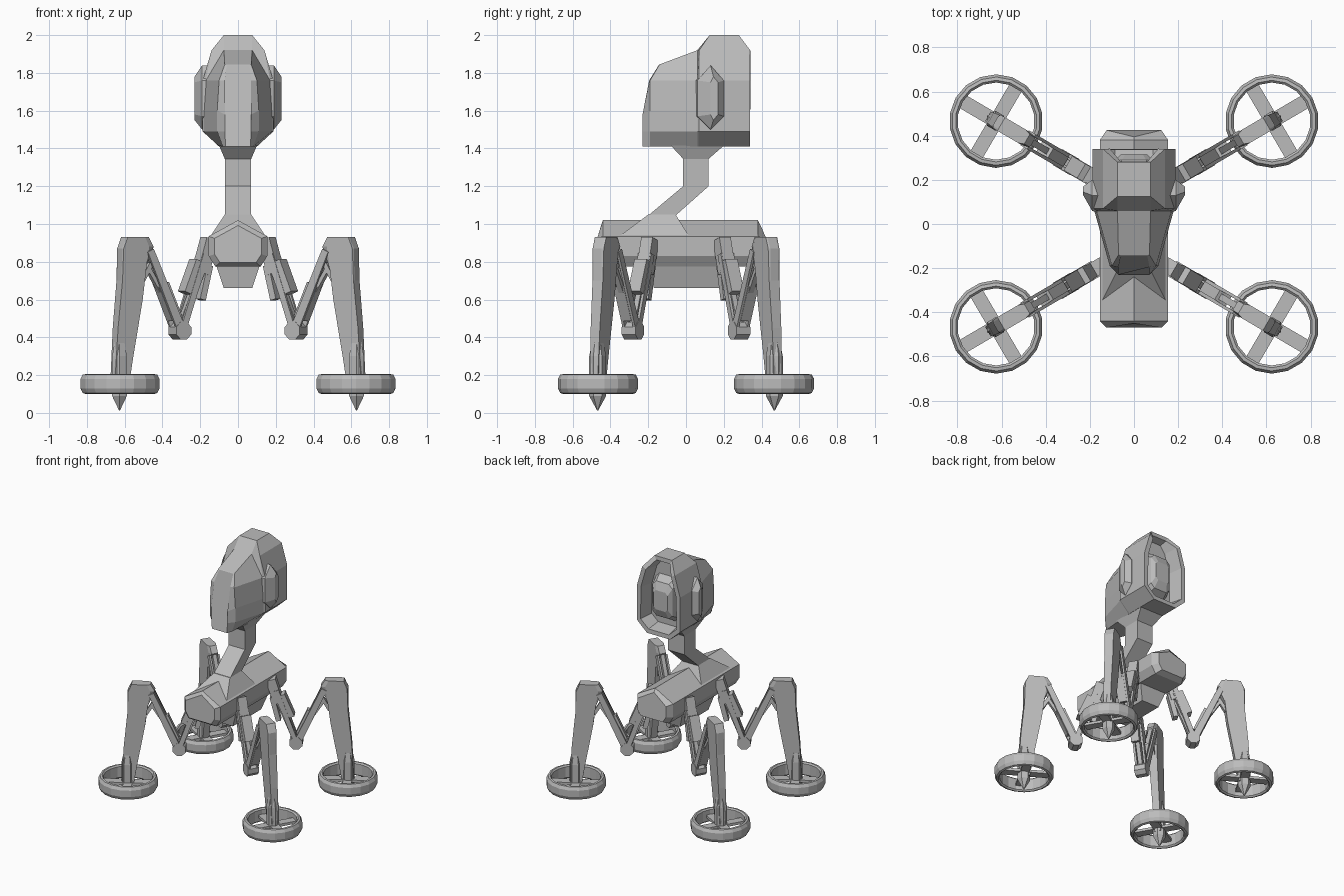
import bpy, bmesh, math
from mathutils import Vector

cube = bpy.data.objects.get("Cube")
if cube:
    bpy.data.objects.remove(cube)

grey = bpy.data.materials.new("plain_grey")
grey.use_nodes = True
grey.diffuse_color = (0.5, 0.5, 0.5, 1)
grey.node_tree.nodes["Principled BSDF"].inputs["Base Color"].default_value = (0.5, 0.5, 0.5, 1)


def finish(name, bm):
    bmesh.ops.recalc_face_normals(bm, faces=bm.faces)
    me = bpy.data.meshes.new(name)
    bm.to_mesh(me)
    bm.free()
    me.materials.append(grey)
    ob = bpy.data.objects.new(name, me)
    bpy.context.collection.objects.link(ob)
    return ob


def loft(rings, closed=False, bm=None):
    """Skin a list of equal point rings; cap the ends unless closed."""
    bm = bm or bmesh.new()
    vs = [[bm.verts.new(p) for p in ring] for ring in rings]
    n = len(rings[0])
    pairs = list(zip(vs, vs[1:])) + ([(vs[-1], vs[0])] if closed else [])
    for a, b in pairs:
        for i in range(n):
            j = (i + 1) % n
            bm.faces.new((a[i], a[j], b[j], b[i]))
    if not closed:
        bm.faces.new(vs[0])
        bm.faces.new(vs[-1])
    return bm


def mirrored(half):
    """Close a right-hand half outline with its mirror image in x."""
    return half + [(-x, y, z) for x, y, z in reversed(half) if x > 0]


def rect(hx, y0, y1, z):
    return [(-hx, y0, z), (hx, y0, z), (hx, y1, z), (-hx, y1, z)]


# Body: gabled hull with slightly chamfered ends
def hull(y, grow, slant=0):
    half = [(.12, .775), (.155, .83), (.155, .935), (0, 1.02)]
    return mirrored([(x * grow, y + slant * (z > 1), .88 + (z - .88) * grow) for x, z in half])


finish("body", loft([hull(-.47, .8, .02), hull(-.44, 1), hull(.38, 1), hull(.425, .8, -.03)]))
finish("belly", loft([rect(.075, -.17, .18, .66), rect(.115, -.19, .21, .78)]))
finish("neck_mount", loft([rect(.15, -.36, .02, .93), rect(.07, -.2, -.055, 1.05)]))

# Neck
finish("neck", loft([rect(.07, -.2, -.055, 1.045), rect(.07, -.015, .12, 1.2),
                     rect(.07, -.015, .12, 1.345), rect(.10, -.08, .2, 1.415)]))


# Head: sections from snout to back of skull
def section(y, *half):
    return mirrored([(x, y + dy, z) for x, z, dy in half])


bm = loft([
    section(-.23, (.065, 1.41, 0), (.07, 1.49, 0), (.07, 1.58, 0), (.07, 1.76, .035), (.06, 1.84, .085)),
    section(-.19, (.08, 1.41, 0), (.11, 1.49, 0), (.11, 1.6, 0), (.10, 1.76, 0), (.07, 1.845, .05)),
    section(.06, (.10, 1.41, 0), (.18, 1.49, 0), (.18, 1.6, 0), (.17, 1.76, 0), (.075, 1.92, 0)),
    section(.07, (.10, 1.41, 0), (.187, 1.49, 0), (.187, 1.76, 0), (.14, 1.92, 0), (.075, 2, .055)),
    section(.34, (.10, 1.41, 0), (.187, 1.49, 0), (.187, 1.76, 0), (.14, 1.92, 0), (.075, 2, -.06)),
])
# Hollow in the back of the skull
bm.faces.ensure_lookup_table()
rear = bm.faces[-1]
for v in rear.verts:
    if v.co.z > 1.95:
        v.co.z = 2
bmesh.ops.recalc_face_normals(bm, faces=bm.faces)
bmesh.ops.inset_region(bm, faces=[rear], thickness=.035)
bmesh.ops.inset_region(bm, faces=[rear], thickness=.02)
for v in rear.verts:
    v.co.y = .23
finish("head", bm)


def back_ring(y, hx, z0, z1, c):
    return mirrored([(hx - c, y, z0), (hx, y, z0 + c), (hx, y, z1 - c), (hx - c, y, z1)])


finish("back_panel", loft([back_ring(.22, .1, 1.5, 1.85, .03), back_ring(.29, .085, 1.54, 1.81, .03),
                           back_ring(.315, .06, 1.6, 1.75, .02)]))

# Ears
for side, s in (("left", 1), ("right", -1)):
    def ear_ring(x, pts):
        return [(s * x, y, z) for y, z in pts]
    finish(side + "_ear", loft([
        ear_ring(.16, [(.05, 1.57), (.13, 1.5), (.2, 1.57), (.2, 1.76), (.13, 1.84), (.05, 1.76)]),
        ear_ring(.19, [(.06, 1.57), (.13, 1.5), (.2, 1.57), (.2, 1.76), (.13, 1.84), (.06, 1.76)]),
        ear_ring(.23, [(.13, 1.58), (.145, 1.55), (.17, 1.58), (.17, 1.75), (.145, 1.78), (.13, 1.75)])]))


# Legs: built in a plane with reach r, sideways t and height z
def build_leg(tag, sx, sy):
    hip = Vector((sx * .17, sy * .2, 0))
    out = Vector((sx * .863, sy * .505, 0))
    across = Vector((-out.y, out.x, 0))

    def place(r, t, z):
        return hip + out * r + across * t + Vector((0, 0, z))

    def plate(name, outline, t0, t1, taper=1):
        finish(tag + name, loft([[place(r, t, z) for r, z in outline] for t in (t0, t1)]))

    def bar(name, a, b, depth, width, t=0, end=1):
        d = (Vector(b) - Vector(a)).normalized()
        n = Vector((-d.y, d.x)) * depth / 2
        rings = []
        for p, k in ((Vector(a), 1), (Vector(b), end)):
            rings.append([place(p.x + n.x * k * i, t + width / 2 * j, p.y + n.y * k * i)
                          for i, j in ((-1, -1), (1, -1), (1, 1), (-1, 1))])
        finish(tag + name, loft(rings))

    def turned(name, profile, sides, r, closed=False):
        rings = [[place(r + rad * math.cos(a), rad * math.sin(a), z)
                  for a in (2 * math.pi * i / sides for i in range(sides))] for rad, z in profile]
        finish(tag + name, loft(rings, closed))

    # Hip and thigh with twin rails
    bar("hip_block", (-.02, .92), (.035, .74), .07, .07)
    bar("hip_flap", (-.01, .78), (.035, .6), .035, .06)
    bar("thigh_sleeve", (.045, .8), (.115, .63), .075, .075)
    bar("thigh_rod", (.03, .76), (.16, .44), .04, .03)
    for i, t in enumerate((-.032, .032)):
        bar(f"thigh_rail_{i}", (.02, .84), (.16, .44), .035, .016, t)
        bar(f"fore_rail_{i}", (.17, .44), (.36, .86), .05, .014, t, .8)
    # Knee barrel
    knee = [(.16 + .05 * math.cos(a), .435 + .05 * math.sin(a))
            for a in (math.pi * i / 4 + .39 for i in range(8))]
    plate("knee", knee, -.042, .042)
    # Forearm piston and brace
    bar("fore_sleeve", (.19, .5), (.27, .68), .065, .05)
    bar("fore_rod", (.25, .64), (.36, .88), .03, .03)
    bar("brace", (.25, .6), (.36, .77), .022, .03)
    bar("brace_end", (.34, .79), (.4, .69), .025, .03)

    # Shin: chamfered blade
    shin = [(.335, .88), (.365, .93), (.5, .93), (.53, .87), (.53, .7), (.555, .45), (.57, .2),
            (.56, .12), (.49, .12), (.46, .3), (.405, .6), (.385, .76)]
    rings = []
    for t, k in ((-.036, .8), (-.026, 1), (.026, 1), (.036, .8)):
        rings.append([place(.5 + (r - .5) * (k if z > .8 else 1), t * (.6 + .4 * z), z) for r, z in shin])
    finish(tag + "shin", loft(rings))

    # Foot: spindle, wheel ring and cross spokes
    turned("spindle", [(.003, .013), (.045, .09), (.045, .3), (.003, .51)], 6, .53)
    turned("foot_ring", [(.175, .11), (.185, .1), (.2, .105), (.212, .13), (.212, .18),
                         (.2, .203), (.185, .205), (.175, .195)], 18, .527, True)
    bar("spoke_along", (.345, .15), (.71, .15), .02, .065)
    finish(tag + "spoke_across", loft([[place(.527 + i * .032, t, .15 + j * .01)
           for i, j in ((-1, -1), (1, -1), (1, 1), (-1, 1))] for t in (-.18, .18)]))


for tag, sx, sy in (("front_left_", 1, -1), ("front_right_", -1, -1),
                    ("back_left_", 1, 1), ("back_right_", -1, 1)):
    build_leg(tag, sx, sy)
